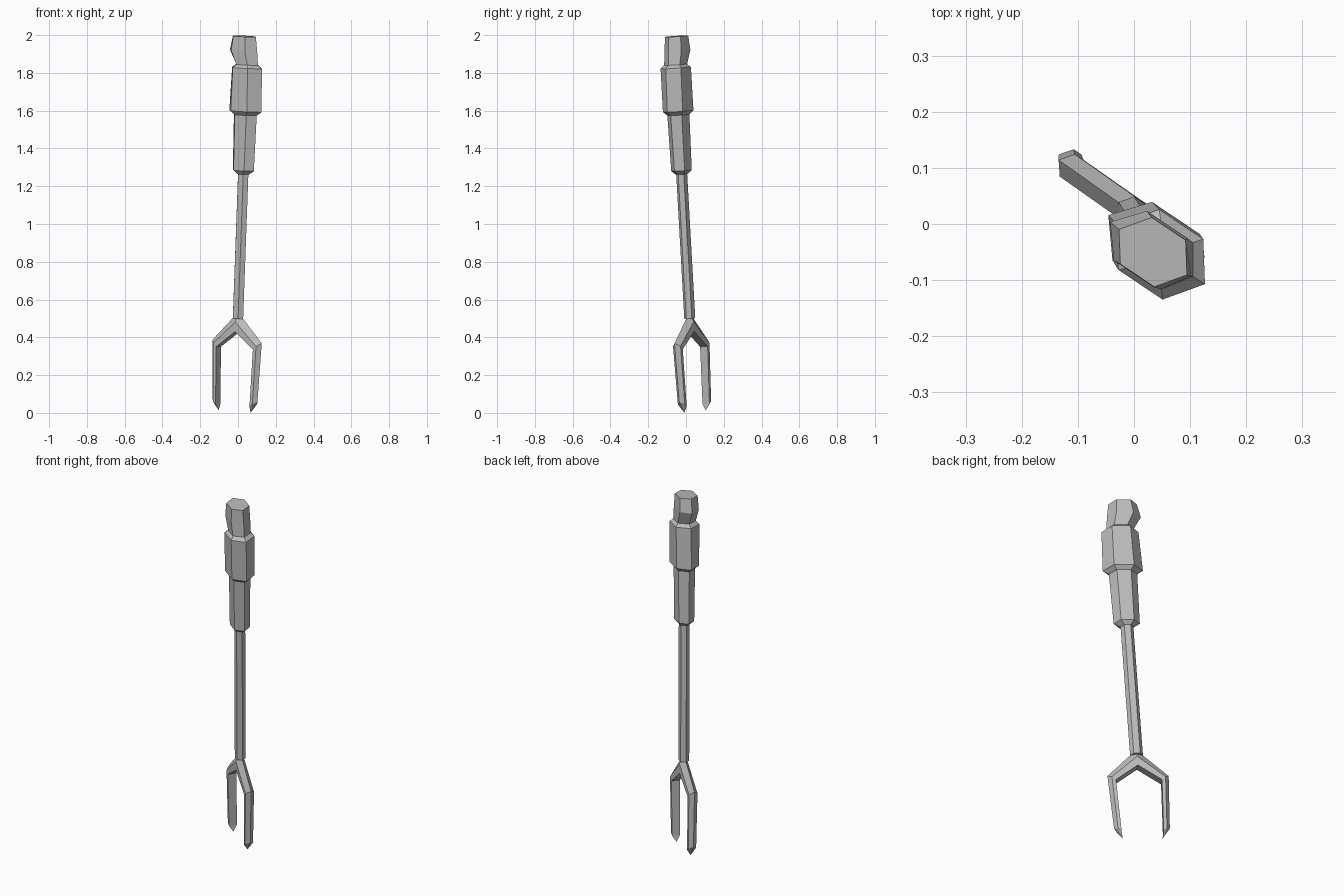
import bpy, bmesh
from mathutils import Vector, Matrix

cube = bpy.data.objects.get("Cube")
if cube:
    bpy.data.objects.remove(cube, do_unlink=True)

# Single flat grey metal
metal = bpy.data.materials.new("grey_metal")
metal.use_nodes = True
grey = (0.5, 0.5, 0.5, 1)
metal.diffuse_color = grey
metal.node_tree.nodes["Principled BSDF"].inputs["Base Color"].default_value = grey

# Leaning frame: U spans the prongs, V is the thin direction, AXIS runs up the shaft
AXIS = Vector((0.036, -0.056, 1)).normalized()
U = Vector((0.83, -0.56, 0))
U = (U - AXIS * U.dot(AXIS)).normalized()
V = AXIS.cross(U)
BASE = 0.5
FRAME = Matrix.Translation((0, 0.02, BASE)) @ Matrix((U, V, AXIS)).transposed().to_4x4()


def loft(name, rings):
    """Skin a list of equal-sized rings and close both ends."""
    bm = bmesh.new()
    loops = [[bm.verts.new(p) for p in ring] for ring in rings]
    n = len(loops[0])
    for a, b in zip(loops, loops[1:]):
        for i in range(n):
            j = (i + 1) % n
            bm.faces.new((a[i], a[j], b[j], b[i]))
    bm.faces.new(loops[0][::-1])
    bm.faces.new(loops[-1])
    bmesh.ops.remove_doubles(bm, verts=bm.verts, dist=0.0001)
    bmesh.ops.recalc_face_normals(bm, faces=bm.faces)
    mesh = bpy.data.meshes.new(name)
    bm.to_mesh(mesh)
    bm.free()
    mesh.materials.append(metal)
    ob = bpy.data.objects.new(name, mesh)
    ob.matrix_world = FRAME
    bpy.context.collection.objects.link(ob)
    return ob


def hexagon(z, r, h, shift=0):
    """Flattened hexagon with its long corners along U."""
    corners = ((1, 0), (0.5, 1), (-0.5, 1), (-1, 0), (-0.5, -1), (0.5, -1))
    return [(shift + a * r, b * h, z - BASE) for a, b in corners]


def prong_ring(inner, outer, h, side):
    """Five-sided section: flat inside, ridge outside."""
    (ui, ti), (uo, to) = inner, outer
    um, tm = (ui + uo) / 2, (ti + to) / 2
    ring = [(ui, -h, ti), (um, -h, tm), (uo, 0, to), (um, h, tm), (ui, h, ti)]
    return [(side * u, v, t) for u, v, t in ring]


# Shaft, grip and pommel
loft("shaft", [hexagon(0.5, 0.033, 0.024), hexagon(1.27, 0.033, 0.024)])
loft("lower_grip", [hexagon(1.265, 0.035, 0.026), hexagon(1.285, 0.067, 0.043),
                    hexagon(1.59, 0.073, 0.046)])
loft("upper_grip", [hexagon(1.58, 0.073, 0.046), hexagon(1.6, 0.103, 0.063),
                    hexagon(1.83, 0.095, 0.065), hexagon(1.847, 0.069, 0.05)])
loft("pommel", [hexagon(1.845, 0.069, 0.05), hexagon(1.92, 0.087, 0.053, -0.026),
                hexagon(1.996, 0.073, 0.05, -0.024)])

# Forked prongs with pointed tips
sections = [((0, -0.07), (0, 0.033), 0.024),
            ((0.118, -0.157), (0.157, -0.122), 0.024),
            ((0.108, -0.46), (0.143, -0.435), 0.022),
            ((0.102, -0.494), (0.102, -0.494), 0)]
for side, label in ((1, "left"), (-1, "right")):
    loft(label + "_prong", [prong_ring(i, o, h, side) for i, o, h in sections])
